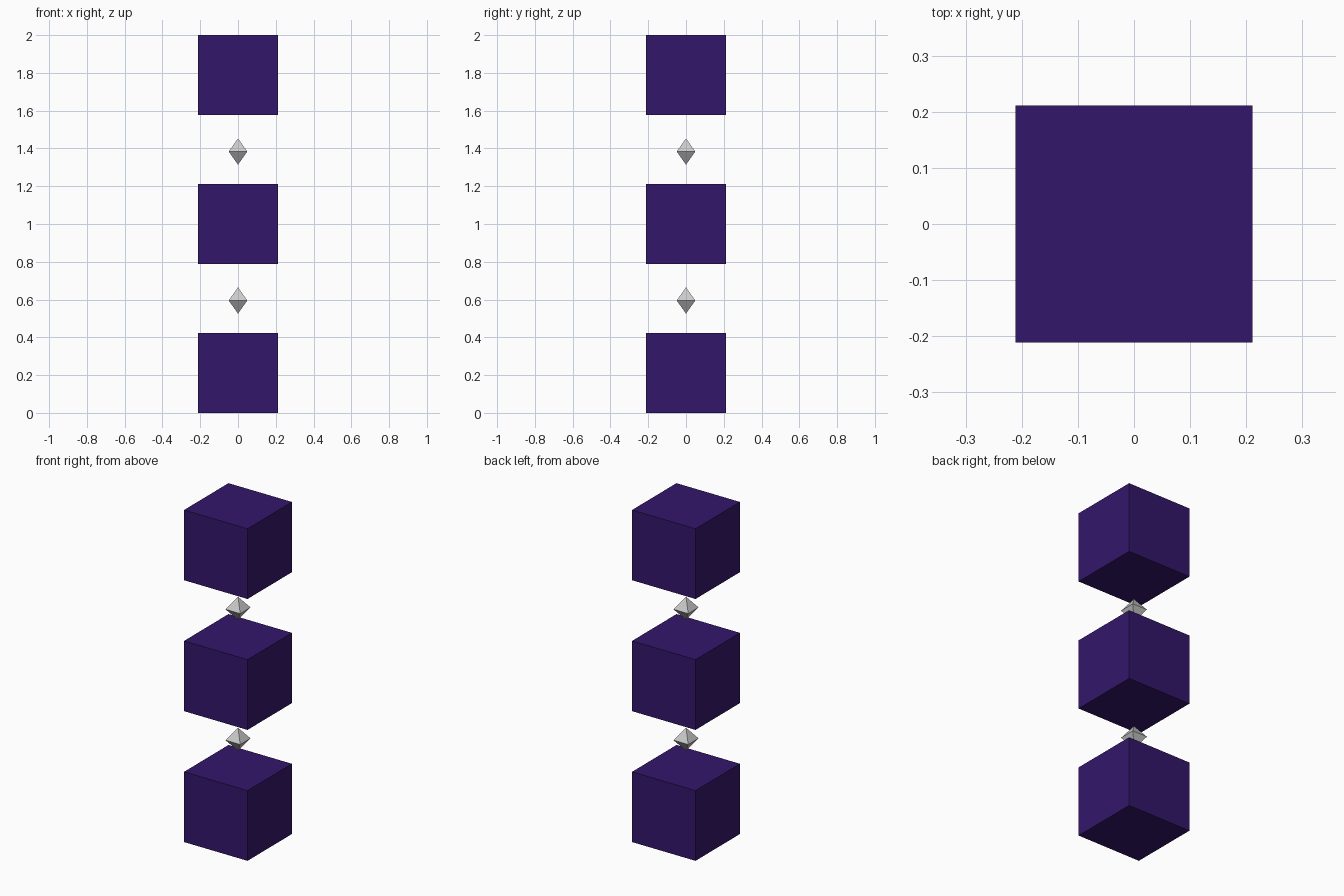
import bpy
import math

if "Cube" in bpy.data.objects:
    bpy.data.objects.remove(bpy.data.objects["Cube"])

SIDE = 0.423                 # cube edge length
STEP = (2.0 - SIDE) / 2      # vertical spacing of the stack
GEM_R = 0.0695               # octahedron radius

purple = bpy.data.materials.new("dark_purple")
purple.diffuse_color = (0.034, 0.008, 0.145, 1)
purple.use_nodes = True
purple.node_tree.nodes["Principled BSDF"].inputs["Base Color"].default_value = purple.diffuse_color


def add_cube(name, z):
    bpy.ops.mesh.primitive_cube_add(size=SIDE, location=(0, 0, z))
    ob = bpy.context.object
    ob.name = name
    ob.data.materials.append(purple)


def add_gem(name, z):
    # octahedron with its square waist aligned to x and y
    c = GEM_R * math.cos(math.pi / 4)
    verts = [(-c, -c, 0), (c, -c, 0), (c, c, 0), (-c, c, 0),
             (0, 0, GEM_R), (0, 0, -GEM_R)]
    faces = []
    for i in range(4):
        j = (i + 1) % 4
        faces += [(i, j, 4), (j, i, 5)]
    mesh = bpy.data.meshes.new(name)
    mesh.from_pydata(verts, [], faces)
    ob = bpy.data.objects.new(name, mesh)
    ob.location.z = z
    bpy.context.collection.objects.link(ob)


# three floating cubes
for i, name in enumerate(("bottom_cube", "middle_cube", "top_cube")):
    add_cube(name, SIDE / 2 + i * STEP)

# small gems floating in the gaps
for i, name in enumerate(("lower_gem", "upper_gem")):
    add_gem(name, 0.595 + i * STEP)
